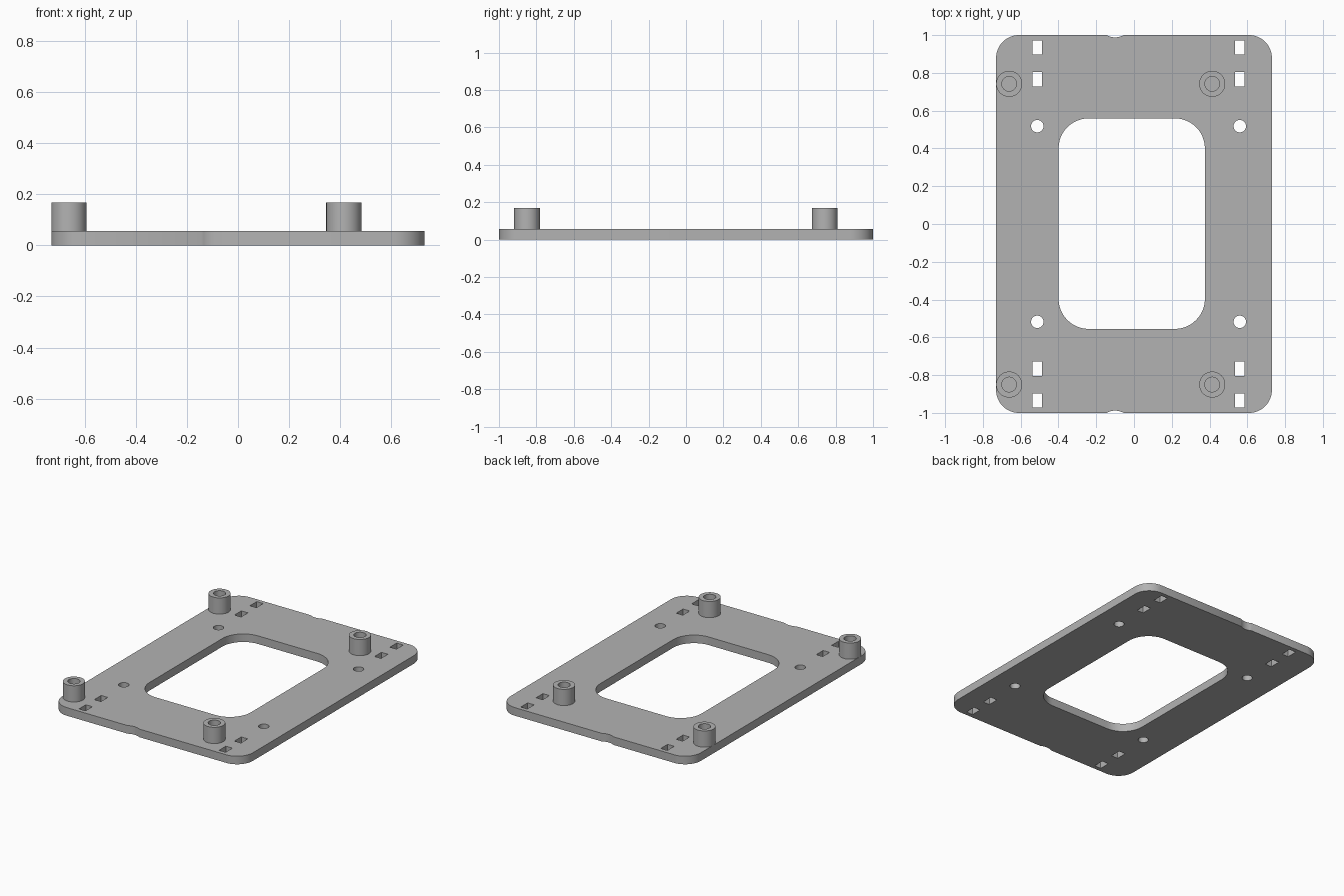
import bpy, bmesh
from math import sin, cos, pi, asin
from mathutils import Vector

cube = bpy.data.objects.get("Cube")
if cube:
    bpy.data.objects.remove(cube, do_unlink=True)

PLATE_TOP = 0.056
BOSS_TOP = 0.168

grey = bpy.data.materials.new("matte grey")
grey.use_nodes = True
colour = (0.45, 0.45, 0.45, 1)
grey.diffuse_color = colour
grey.node_tree.nodes["Principled BSDF"].inputs["Base Color"].default_value = colour


def arc(cx, cy, r, start, end, steps):
    """Points along a circular arc."""
    return [(cx + r * cos(start + (end - start) * i / steps),
             cy + r * sin(start + (end - start) * i / steps)) for i in range(steps + 1)]


def circle(cx, cy, r, n=32):
    return arc(cx, cy, r, 0, 2 * pi, n)[:-1]


def rectangle(cx, cy, w, h):
    return [(cx + sx * w / 2, cy + sy * h / 2)
            for sx, sy in ((1, 1), (-1, 1), (-1, -1), (1, -1))]


def rounded(cx, cy, w, h, r, notch=None):
    """Rounded rectangle, with an optional shallow notch in both short ends."""
    pts = []
    for k, (sx, sy) in enumerate(((1, 1), (-1, 1), (-1, -1), (1, -1))):
        pts += arc(cx + sx * (w / 2 - r), cy + sy * (h / 2 - r), r,
                   k * pi / 2, (k + 1) * pi / 2, 12)
        if notch and k in (0, 2):
            nx, half, depth = notch
            nr = (half ** 2 + depth ** 2) / (2 * depth)
            a = asin(half / nr)
            mid = sy * pi / 2 + pi
            pts += arc(nx, sy * (h / 2 + nr - depth), nr, mid + a, mid - a, 8)
    return pts


def finish(bm, name):
    bmesh.ops.recalc_face_normals(bm, faces=bm.faces)
    mesh = bpy.data.meshes.new(name)
    bm.to_mesh(mesh)
    bm.free()
    mesh.materials.append(grey)
    obj = bpy.data.objects.new(name, mesh)
    bpy.context.collection.objects.link(obj)
    bpy.ops.object.select_all(action="DESELECT")
    obj.select_set(True)
    bpy.context.view_layer.objects.active = obj
    bpy.ops.object.shade_smooth_by_angle(angle=pi / 6)
    return obj


# Plate: outline, central window, strap slots and screw holes
loops = [rounded(0, 0, 1.46, 2, 0.12, notch=(-0.1, 0.045, 0.012)),
         rounded(-0.012, 0.002, 0.775, 1.115, 0.16)]
for x in (-0.512, 0.56):
    for s in (-1, 1):
        loops.append(circle(x, s * 0.518, 0.033))
        loops.append(rectangle(x, s * 0.934, 0.05, 0.075))
        loops.append(rectangle(x, s * 0.766, 0.05, 0.075))

bm = bmesh.new()
for pts in loops:
    verts = [bm.verts.new((x, y, 0)) for x, y in pts]
    for i, v in enumerate(verts):
        bm.edges.new((v, verts[i - 1]))
bmesh.ops.triangle_fill(bm, edges=bm.edges[:], use_beauty=True, normal=Vector((0, 0, 1)))
up = bmesh.ops.extrude_face_region(bm, geom=bm.faces[:], use_keep_orig=True)
top = [g for g in up["geom"] if isinstance(g, bmesh.types.BMVert)]
bmesh.ops.translate(bm, verts=top, vec=(0, 0, PLATE_TOP))
finish(bm, "base_plate")


# Hollow standoffs, open down to the plate
def standoff(name, cx, cy, outer=0.069, inner=0.039):
    bm = bmesh.new()
    profile = ((outer, PLATE_TOP), (outer, BOSS_TOP), (inner, BOSS_TOP), (inner, PLATE_TOP))
    rings = [[bm.verts.new((x, y, z)) for x, y in circle(cx, cy, r)] for r, z in profile]
    for k, a in enumerate(rings):
        b = rings[(k + 1) % len(rings)]
        for i in range(len(a)):
            bm.faces.new((a[i - 1], a[i], b[i], b[i - 1]))
    finish(bm, name)


for side, x in (("right", -0.661), ("left", 0.414)):
    for end, y in (("front", -0.85), ("back", 0.742)):
        standoff(f"{end}_{side}_standoff", x, y)
